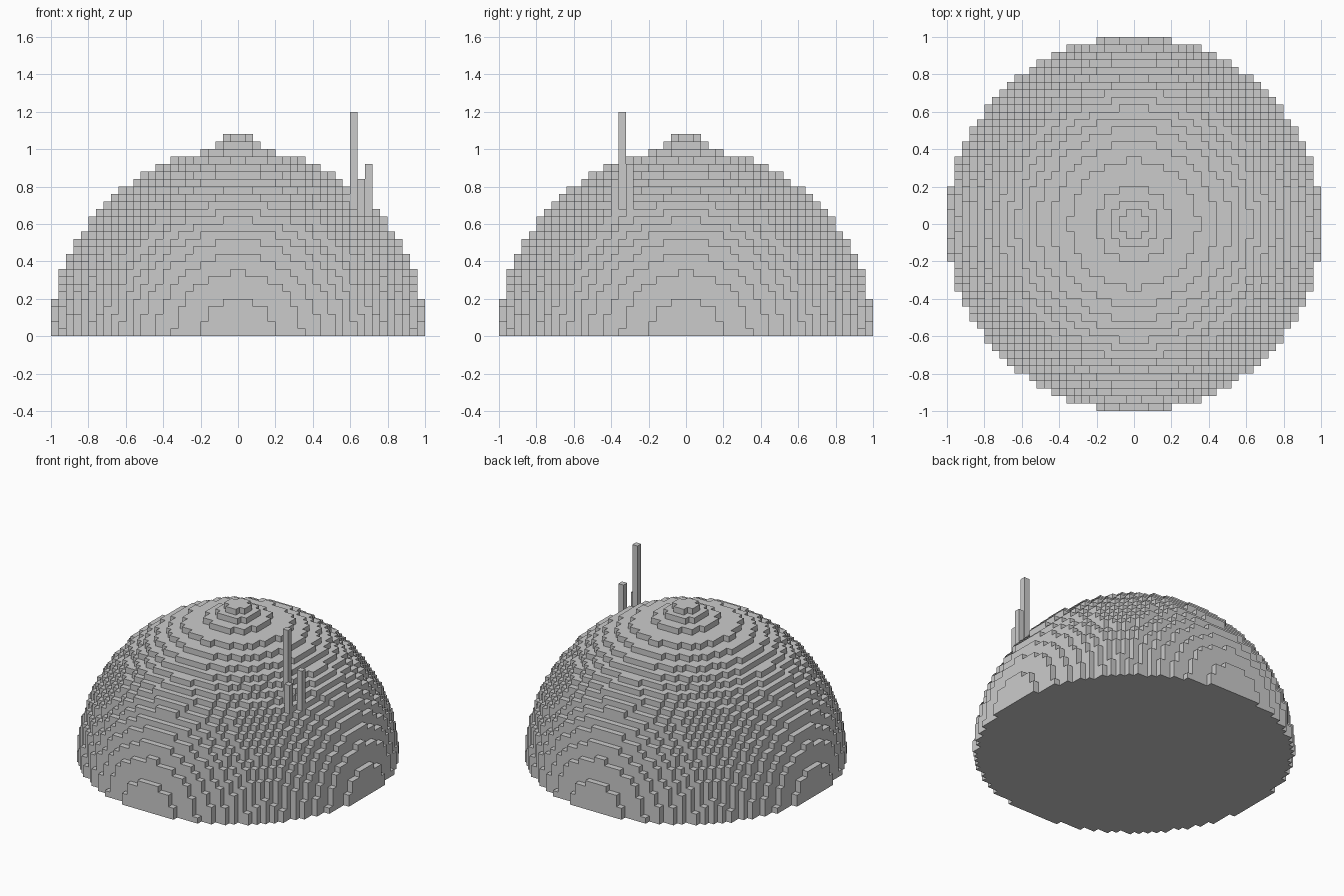
import bpy
import bmesh
from mathutils import Vector
from itertools import product

UNIT = 0.04      # edge length of one block
RADIUS = 25      # dome radius in blocks

cube = bpy.data.objects.get("Cube")
if cube:
    bpy.data.objects.remove(cube, do_unlink=True)

stone = bpy.data.materials.new("light grey")
stone.use_nodes = True
stone.diffuse_color = (0.6, 0.6, 0.6, 1)
stone.node_tree.nodes["Principled BSDF"].inputs["Base Color"].default_value = stone.diffuse_color


def ball(limit, level, radius):
    """Blocks of one flat round layer, kept when their centres lie in the radius."""
    span = range(-limit, limit)
    return {(x, y, level) for x, y in product(span, span)
            if (x + 0.5) ** 2 + (y + 0.5) ** 2 <= radius ** 2}


def column(x, y, top):
    return {(x, y, z) for z in range(top)}


def build(name, cells, occupied):
    """Make a mesh from the outer faces of a set of blocks."""
    bm = bmesh.new()
    corners = {}

    def corner(point):
        key = tuple(point)
        if key not in corners:
            corners[key] = bm.verts.new(Vector(key) * UNIT)
        return corners[key]

    for cell in sorted(cells):
        for axis, side in product(range(3), (0, 1)):
            neighbour = list(cell)
            neighbour[axis] += 2 * side - 1
            if tuple(neighbour) in occupied:
                continue
            u, v = (axis + 1) % 3, (axis + 2) % 3
            loop = [(0, 0), (1, 0), (1, 1), (0, 1)]
            if not side:
                loop.reverse()
            quad = []
            for du, dv in loop:
                point = list(cell)
                point[axis] += side
                point[u] += du
                point[v] += dv
                quad.append(corner(point))
            bm.faces.new(quad)
    mesh = bpy.data.meshes.new(name)
    bm.to_mesh(mesh)
    bm.free()
    mesh.materials.append(stone)
    obj = bpy.data.objects.new(name, mesh)
    bpy.context.collection.objects.link(obj)


# Stepped half sphere
dome = set()
for level in range(RADIUS):
    dome |= ball(RADIUS, level, (RADIUS ** 2 - (level + 0.5) ** 2) ** 0.5)

# Two small tiers on the crown, and three thin posts on the front right slope
parts = {
    "dome": dome,
    "lower_crown_tier": ball(3, RADIUS, 3),
    "upper_crown_tier": ball(2, RADIUS + 1, 2),
    "tall_post": column(15, -9, 30) - dome,
    "middle_post": column(17, -8, 23) - dome,
    "short_post": column(16, -10, 21) - dome,
}
occupied = set().union(*parts.values())
for name, cells in parts.items():
    build(name, cells, occupied)
